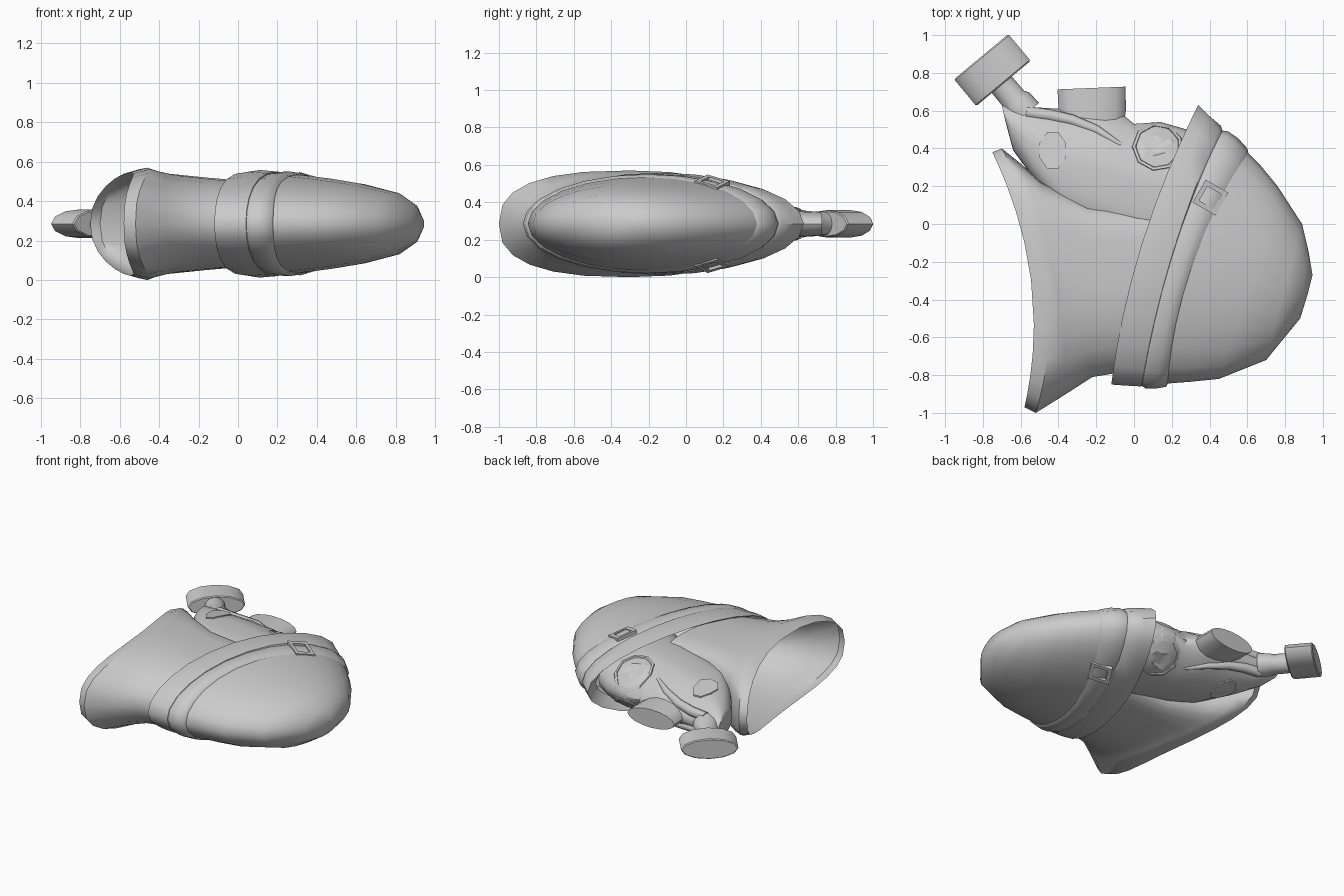
import bpy, bmesh, math, random
from mathutils import Vector
from mathutils.bvhtree import BVHTree

if "Cube" in bpy.data.objects:
    bpy.data.objects.remove(bpy.data.objects["Cube"])

random.seed(4)
ZC = 0.285          # height of the symmetry plane
grey = bpy.data.materials.new("plain grey")
grey.diffuse_color = (0.6, 0.6, 0.6, 1)
grey.use_nodes = True
grey.node_tree.nodes["Principled BSDF"].inputs["Base Color"].default_value = grey.diffuse_color


def finish(name, bm, angle=40):
    bmesh.ops.recalc_face_normals(bm, faces=bm.faces)
    me = bpy.data.meshes.new(name)
    bm.to_mesh(me)
    bm.free()
    me.materials.append(grey)
    ob = bpy.data.objects.new(name, me)
    bpy.context.collection.objects.link(ob)
    bpy.ops.object.select_all(action='DESELECT')
    ob.select_set(True)
    bpy.context.view_layer.objects.active = ob
    bpy.ops.object.shade_smooth_by_angle(angle=math.radians(angle))
    return ob


def ring(F, B, w, bow=0, nf=2, nb=2, n=24):
    """Oval between a face-side point F and a back point B, half width w."""
    pts = []
    for i in range(n):
        t = 2 * math.pi * i / n
        c, s = math.cos(t), math.sin(t)
        e = 2 / (nf if c > 0 else nb)
        p = math.copysign(abs(c) ** e, c)
        z = w * math.copysign(abs(s) ** e, s)
        k = (p + 1) / 2
        pts.append((B[0] + (F[0] - B[0]) * k + bow * (1 - p * p),
                    B[1] + (F[1] - B[1]) * k, ZC + z))
    return pts


def loft(name, rings, cap0=False, cap1=False, angle=40):
    bm = bmesh.new()
    vs = [[bm.verts.new(p) for p in r] for r in rings]
    for a, b in zip(vs, vs[1:]):
        n = len(a)
        for i in range(n):
            bm.faces.new((a[i], a[(i + 1) % n], b[(i + 1) % n], b[i]))
    if cap0:
        bm.faces.new(vs[0])
    if cap1:
        bm.faces.new(vs[-1])
    return finish(name, bm, angle)


def surface(ob):
    """Returns a function giving the upper surface height of ob at x, y."""
    me = ob.data
    tree = BVHTree.FromPolygons([v.co for v in me.vertices],
                                [p.vertices[:] for p in me.polygons])

    def z(x, y):
        hit = tree.ray_cast(Vector((x, y, 2)), Vector((0, 0, -1)))[0]
        return hit.z if hit else ZC
    return z


def mirrored(name, rings, cap0=False, cap1=False, angle=40):
    for side, label in ((1, "upper"), (-1, "lower")):
        loft(f"{name}_{label}",
             [[(x, y, ZC + side * (z - ZC)) for x, y, z in r] for r in rings],
             cap0, cap1, angle)


# Hood, open at the neck and around the face
loft("hood", [
    ring((-0.75, 0.38), (-0.58, -0.97), 0.262, 0.12, 2.2, 2.6),
    ring((-0.70, 0.40), (-0.52, -1.00), 0.285, 0.15, 2.3, 2.6),
    ring((-0.60, 0.32), (-0.36, -0.90), 0.270, 0.06, 3, 2.2),
    ring((-0.50, 0.23), (-0.22, -0.81), 0.255, 0, 4, 2.1),
    ring((-0.25, 0.10), (-0.10, -0.79), 0.236, 0, 5, 2),
    ring((0.12, 0.07), (0.02, -0.76), 0.214, 0, 5, 2)])

# Helmet brim with a returned inner edge
loft("helmet_brim", [
    ring((0.38, 0.48), (-0.05, -0.77), 0.215, -0.05),
    ring((0.34, 0.63), (-0.12, -0.85), 0.262, -0.07),
    ring((0.39, 0.58), (-0.05, -0.855), 0.273, -0.06),
    ring((0.46, 0.52), (0.04, -0.86), 0.265, -0.05),
    ring((0.47, 0.49), (0.06, -0.83), 0.25, -0.06)])

# Helmet dome
loft("helmet_dome", [
    ring((0.46, 0.50), (0.06, -0.84), 0.256, -0.06),
    ring((0.58, 0.40), (0.17, -0.845), 0.248, -0.06),
    ring((0.67, 0.31), (0.30, -0.835), 0.23, -0.02),
    ring((0.76, 0.20), (0.45, -0.82), 0.207),
    ring((0.89, 0.00), (0.70, -0.72), 0.16),
    ring((0.925, -0.15), (0.88, -0.50), 0.095),
    ring((0.945, -0.27), (0.92, -0.37), 0.03)], cap1=True)

# Strap around the helmet
strap = loft("helmet_strap", [
    ring((0.465, 0.495), (0.04, -0.855), 0.258, -0.055),
    ring((0.50, 0.49), (0.06, -0.87), 0.264, -0.055),
    ring((0.55, 0.455), (0.11, -0.872), 0.265, -0.065),
    ring((0.60, 0.40), (0.17, -0.862), 0.253, -0.085),
    ring((0.605, 0.38), (0.18, -0.84), 0.244, -0.085)], angle=60)

# Face mask, its back tucked just behind the front of the hood
mask = loft("face_mask", [
    ring((-0.70, 0.63), (-0.68, 0.54), 0.055),
    ring((-0.66, 0.63), (-0.64, 0.39), 0.09),
    ring((-0.56, 0.62), (-0.53, 0.24), 0.13, 0, 1.8, 3),
    ring((-0.40, 0.61), (-0.38, 0.06), 0.165, 0, 1.6, 4),
    ring((-0.22, 0.61), (-0.20, -0.02), 0.182, 0, 1.5, 4),
    ring((-0.06, 0.58), (-0.05, -0.07), 0.19, 0, 1.5, 4),
    ring((0.00, 0.53), (0.02, -0.10), 0.193, 0, 1.6, 4),
    ring((0.14, 0.54), (0.12, -0.16), 0.197, 0, 1.65, 3),
    ring((0.28, 0.50), (0.22, -0.24), 0.20, 0, 1.8, 3),
    ring((0.40, 0.42), (0.30, -0.30), 0.19)], cap0=True, cap1=True)
mask_z, strap_z = surface(mask), surface(strap)


def draped(height, cx, cy, rx, ry, up, n=10, jag=0.0):
    """Oval outline laid over a surface at an offset."""
    out = []
    for i in range(n):
        t = 2 * math.pi * (i + 0.5) / n
        k = 1 - jag * random.random()
        x, y = cx + rx * k * math.cos(t), cy + ry * k * math.sin(t)
        out.append((x, y, height(x, y) + up))
    return out


# Cheek plates
mirrored("cheek_plate", [draped(mask_z, -0.43, 0.39, 0.075, 0.105, u, 8)
                         for u in (-0.01, 0.01)], cap1=True, angle=30)

# Eye rims with broken lens pieces inside
ex, ey = 0.125, 0.41
mirrored("eye_rim", [draped(mask_z, ex, ey, r, r * 0.95, u, 9)
                     for r, u in ((0.138, -0.01), (0.133, 0.012),
                                  (0.118, 0.012), (0.112, -0.002))], angle=30)
mirrored("broken_lens", [draped(mask_z, ex, ey, 0.114, 0.108, 0.004, 14),
                         draped(mask_z, ex, ey, 0.085, 0.08, 0.012, 14, 0.5),
                         draped(mask_z, ex, ey, 0.04, 0.04, 0.002, 14, 0.6)],
         cap1=True, angle=10)


# Cheek ridges, thick by the hose and fading toward the eye
def tube(path, radii, n=8):
    rings = []
    for i, (p, r) in enumerate(zip(path, radii)):
        a, b = path[max(i - 1, 0)], path[min(i + 1, len(path) - 1)]
        d = (b - a).normalized()
        u = d.cross(Vector((0, 0, 1))).normalized()
        v = u.cross(d)
        rings.append([tuple(p + r * (math.cos(t) * u + math.sin(t) * v))
                      for t in (2 * math.pi * k / n for k in range(n))])
    return rings


path = [Vector((x, y, mask_z(x, y) - 0.008)) for x, y in
        ((-0.57, 0.59), (-0.45, 0.575), (-0.33, 0.55), (-0.20, 0.50), (-0.07, 0.42))]
mirrored("cheek_ridge", tube(path, (0.034, 0.033, 0.03, 0.024, 0.012)),
         True, True, 60)


# Front valve, hose collar and filter canister share one oval barrel builder
def barrel(name, centre, axis, sections, n=16):
    """sections: (distance along axis, radius in plan, radius in height)"""
    c, d = Vector(centre), Vector(axis).normalized()
    side = Vector((d.y, -d.x))
    rings = []
    for h, r, rz in sections:
        rings.append([])
        for i in range(n):
            t = 2 * math.pi * i / n
            p = c + d * h + side * r * math.cos(t)
            rings[-1].append((p.x, p.y, ZC + rz * math.sin(t)))
    loft(name, rings, True, True, 35)


barrel("front_valve", (-0.22, 0.59), (-0.04, 1),
       [(-0.1, 0.16, 0.075), (0.01, 0.178, 0.07), (0.13, 0.18, 0.065)])
axis = (-0.64, 0.77)
barrel("hose_collar", (-0.61, 0.63), axis,
       [(-0.06, 0.09, 0.08), (0.015, 0.085, 0.07), (0.04, 0.07, 0.065),
        (0.16, 0.068, 0.065)], 12)
barrel("filter_canister", (-0.75, 0.815), axis,
       [(-0.092, 0.18, 0.067), (-0.085, 0.187, 0.073), (0.085, 0.187, 0.073),
        (0.092, 0.18, 0.067)], 12)

# Square buckles lying flat on the strap
turn = math.radians(60)
bx, by, e = 0.405, 0.14, 0.03
mz = strap_z(bx, by)
# slopes of the strap along and across its length
al = (strap_z(bx + e * 0.4, by + e * 0.9) - strap_z(bx - e * 0.4, by - e * 0.9)) / (2 * e)
ac = -0.25


def square(r, up):
    out = []
    for k in range(4):
        q = math.pi / 4 + k * math.pi / 2
        a, b = r * math.cos(q), r * math.sin(q)
        out.append((bx + a * math.cos(turn) - b * math.sin(turn),
                    by + a * math.sin(turn) + b * math.cos(turn),
                    mz + up + al * a - ac * b))
    return out


mirrored("buckle", [square(0.098, -0.02), square(0.098, 0.006),
                    square(0.062, 0.006), square(0.062, -0.02)], angle=20)
